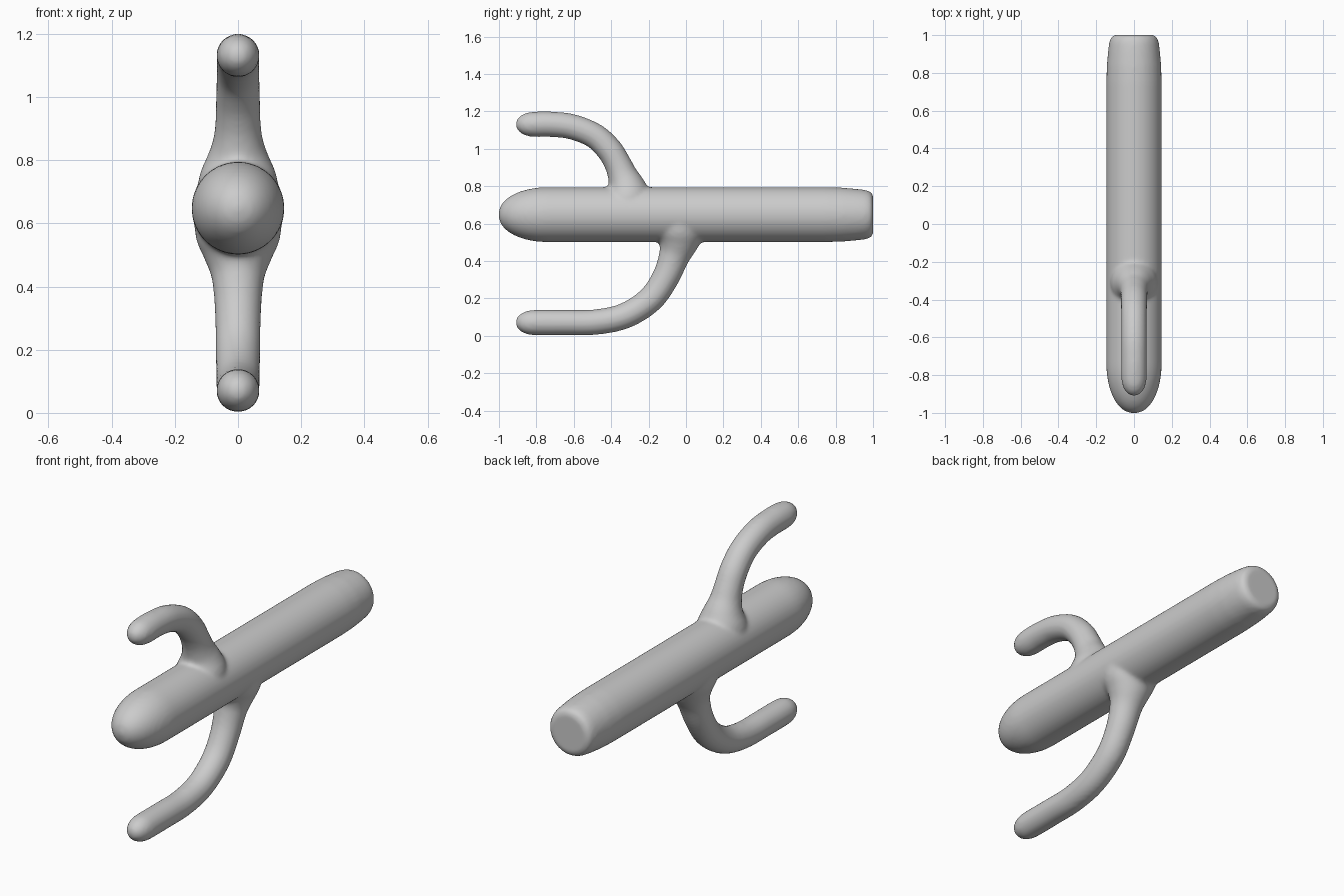
import bpy, bmesh, math
from mathutils import Vector

if "Cube" in bpy.data.objects:
    bpy.data.objects.remove(bpy.data.objects["Cube"])

SIDES = 32
bm = bmesh.new()


def spline(pts, steps=5):
    """Catmull-Rom interpolation of (y, z, radius) points."""
    p = [Vector(q) for q in pts]
    p = [p[0] * 2 - p[1]] + p + [p[-1] * 2 - p[-2]]
    out = []
    for a, b, c, d in zip(p, p[1:], p[2:], p[3:]):
        for i in range(steps):
            t = i / steps
            out.append(0.5 * (2 * b + (c - a) * t + (2 * a - 5 * b + 4 * c - d) * t * t
                              + (3 * b - a - 3 * c + d) * t ** 3))
    return out + [p[-2]]


def tube(sections):
    """Closed tube through (y, z, radius) sections in the x = 0 plane."""
    rings = []
    n = len(sections)
    for i, (y, z, r) in enumerate(sections):
        a, b = sections[max(i - 1, 0)], sections[min(i + 1, n - 1)]
        t = Vector((0, b[0] - a[0], b[1] - a[1])).normalized()
        side, up = Vector((1, 0, 0)), Vector((0, -t.z, t.y))
        rings.append([bm.verts.new(Vector((0, y, z)) + r * (
            math.cos(k * math.tau / SIDES) * side + math.sin(k * math.tau / SIDES) * up))
            for k in range(SIDES)])
    for r0, r1 in zip(rings, rings[1:]):
        for k in range(SIDES):
            j = (k + 1) % SIDES
            bm.faces.new((r0[k], r0[j], r1[j], r1[k]))
    bm.faces.new(rings[0][::-1])
    bm.faces.new(rings[-1])


# Trunk: domed front end, slightly tapered flat back end
dome = [(-0.74 - 0.262 * math.cos(a), 0.648, 0.147 * math.sin(a) ** 0.92)
        for a in [math.radians(4 + 86 * i / 16) for i in range(17)]]
tube(dome + [(0.75, 0.648, 0.147), (0.84, 0.648, 0.144), (0.91, 0.648, 0.138),
             (0.96, 0.648, 0.132), (0.985, 0.648, 0.124), (0.998, 0.648, 0.112),
             (1.001, 0.648, 0.095)])


# Arms: flared base, bend, then a straight run to a rounded tip
def arm(path, tip_z):
    tip = [(-0.80, 0.068), (-0.85, 0.062), (-0.885, 0.046), (-0.904, 0.025), (-0.911, 0.006)]
    tube(spline(path + [(y, tip_z, r) for y, r in tip]))


arm([(-0.31, 0.70, 0.13), (-0.313, 0.76, 0.12), (-0.322, 0.81, 0.098),
     (-0.34, 0.86, 0.080), (-0.365, 0.92, 0.072), (-0.41, 0.995, 0.070),
     (-0.49, 1.07, 0.068), (-0.61, 1.118, 0.068), (-0.72, 1.131, 0.068)], 1.131)
arm([(-0.035, 0.60, 0.14), (-0.037, 0.54, 0.13), (-0.045, 0.485, 0.105),
     (-0.065, 0.42, 0.082), (-0.11, 0.31, 0.073), (-0.19, 0.195, 0.071),
     (-0.325, 0.108, 0.069), (-0.48, 0.074, 0.068), (-0.64, 0.071, 0.068)], 0.071)

bmesh.ops.recalc_face_normals(bm, faces=bm.faces)
mesh = bpy.data.meshes.new("cactus")
bm.to_mesh(mesh)
bm.free()
cactus = bpy.data.objects.new("cactus", mesh)
bpy.context.collection.objects.link(cactus)

# Fuse trunk and arms into one soft skin
remesh = cactus.modifiers.new("fuse", 'REMESH')
remesh.mode = 'VOXEL'
remesh.voxel_size = 0.011
remesh.use_smooth_shade = True
smooth = cactus.modifiers.new("soften", 'SMOOTH')
smooth.factor = 0.5
smooth.iterations = 8
